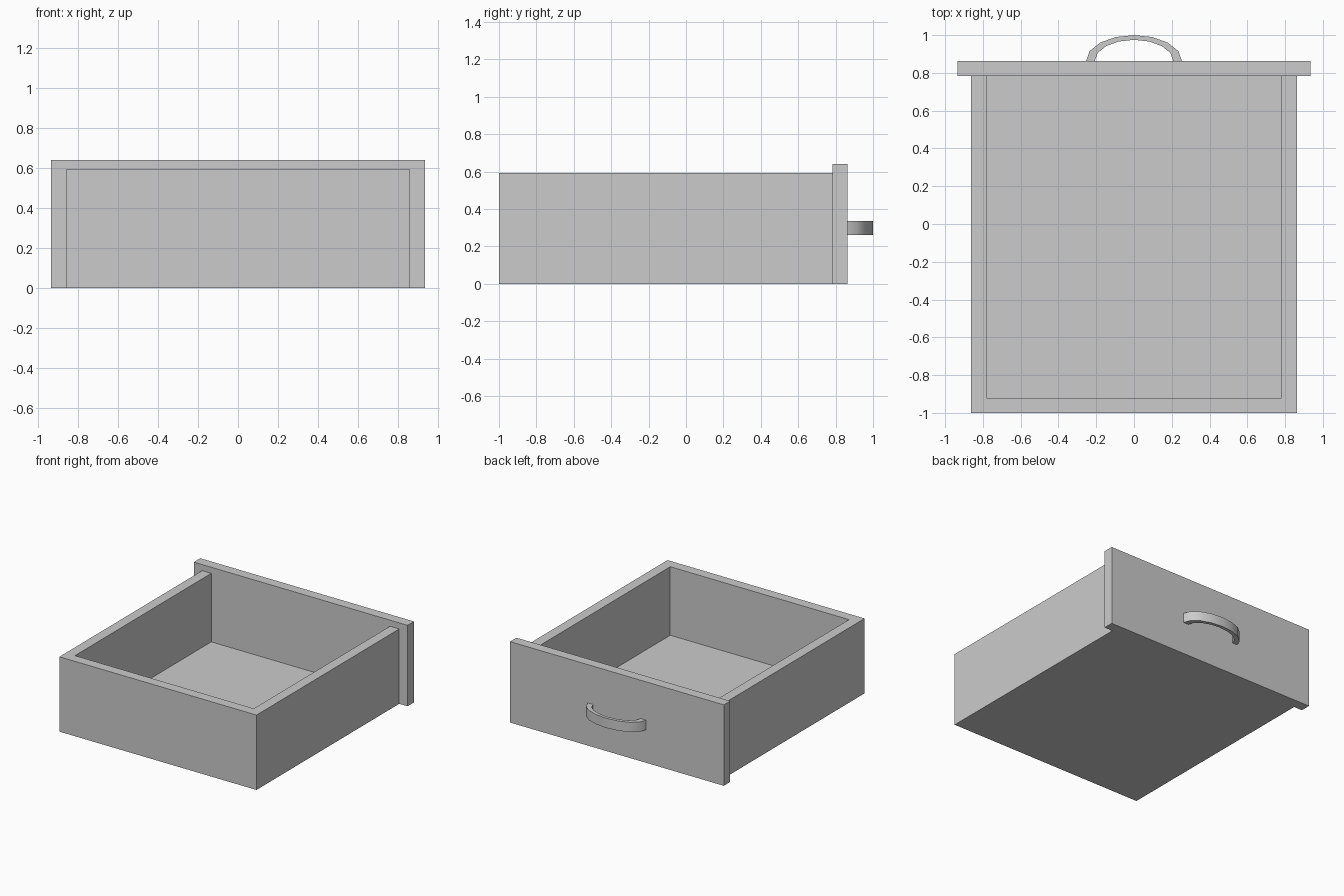
import bpy, bmesh
from math import cos, sin, pi, radians

if "Cube" in bpy.data.objects:
    bpy.data.objects.remove(bpy.data.objects["Cube"])


def box(name, x0, x1, y0, y1, z0, z1):
    bpy.ops.mesh.primitive_cube_add(size=1, location=((x0 + x1) / 2, (y0 + y1) / 2, (z0 + z1) / 2))
    ob = bpy.context.object
    ob.name = name
    ob.scale = (x1 - x0, y1 - y0, z1 - z0)
    bpy.ops.object.transform_apply(location=False, rotation=False, scale=True)
    return ob


W, H, T = 0.862, 0.592, 0.08      # half width, wall height, wall thickness
BACK, JOIN, FACE = -1.0, 0.783, 0.863
FLOOR = 0.05

# Tray: U-shaped wall and floor in one mesh, open towards the face panel
bm = bmesh.new()
outer = [(-W, JOIN), (-W, BACK), (W, BACK), (W, JOIN)]
inner = [(-W + T, JOIN), (-W + T, BACK + T), (W - T, BACK + T), (W - T, JOIN)]
ring = lambda pts, z: [bm.verts.new((x, y, z)) for x, y in pts]
ob_, ot = ring(outer, 0), ring(outer, H)
ib, it = ring(inner, FLOOR), ring(inner, H)
for i in range(3):
    bm.faces.new((ob_[i], ob_[i + 1], ot[i + 1], ot[i]))
    bm.faces.new((ot[i], ot[i + 1], it[i + 1], it[i]))
    bm.faces.new((it[i], it[i + 1], ib[i + 1], ib[i]))
bm.faces.new(ib)
bm.faces.new(ob_)
bm.faces.new((ob_[0], ot[0], it[0], ib[0], ib[3], it[3], ot[3], ob_[3]))
bmesh.ops.recalc_face_normals(bm, faces=bm.faces)
me = bpy.data.meshes.new("drawer_tray")
bm.to_mesh(me)
bm.free()
bpy.context.collection.objects.link(bpy.data.objects.new("drawer_tray", me))

# Face panel, overhanging the tray
box("face_panel", -0.935, 0.935, JOIN, FACE, 0, 0.64)

# Arched handle: half-elliptical band extruded upwards
SEG = 8
bm = bmesh.new()


def arc(rx, ry):
    return [(rx * cos(pi * i / SEG), FACE + ry * sin(pi * i / SEG)) for i in range(SEG + 1)]


a = [bm.verts.new((x, y, 0.26)) for x, y in arc(0.254, 1 - FACE)]
b = [bm.verts.new((x, y, 0.26)) for x, y in arc(0.208, 0.112)]
faces = [bm.faces.new((a[i], a[i + 1], b[i + 1], b[i])) for i in range(SEG)]
ext = bmesh.ops.extrude_face_region(bm, geom=faces, use_keep_orig=True)
top = [v for v in ext["geom"] if isinstance(v, bmesh.types.BMVert)]
bmesh.ops.translate(bm, verts=top, vec=(0, 0, 0.077))
bmesh.ops.recalc_face_normals(bm, faces=bm.faces)
me = bpy.data.meshes.new("handle")
bm.to_mesh(me)
bm.free()
handle = bpy.data.objects.new("handle", me)
bpy.context.collection.objects.link(handle)
bpy.ops.object.select_all(action='DESELECT')
handle.select_set(True)
bpy.context.view_layer.objects.active = handle
bpy.ops.object.shade_smooth_by_angle(angle=radians(45))
